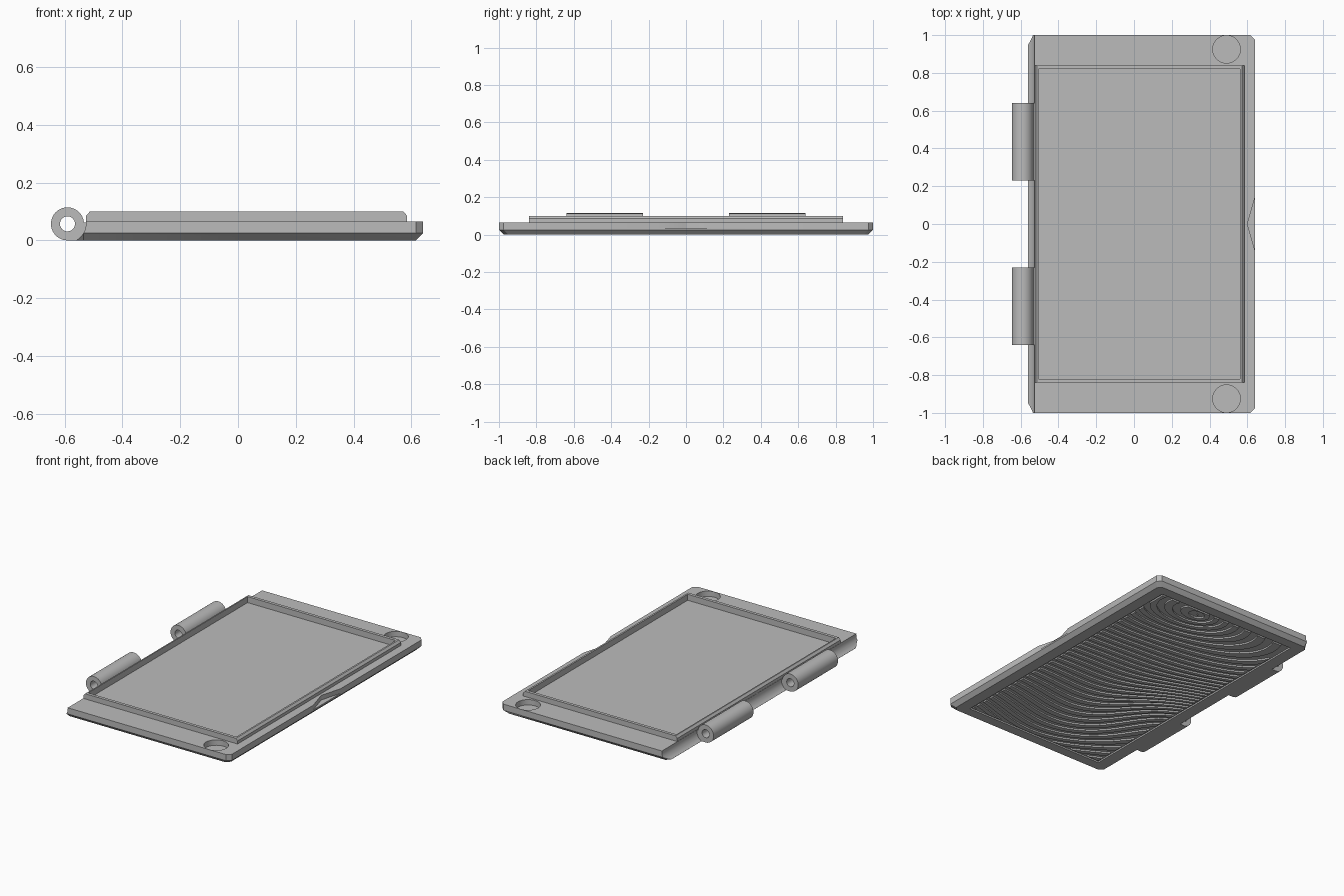
import bpy, bmesh, math
from mathutils import Vector

cube = bpy.data.objects.get("Cube")
if cube:
    bpy.data.objects.remove(cube, do_unlink=True)

GREY = 0.5
mat = bpy.data.materials.new("plain grey")
mat.use_nodes = True
mat.diffuse_color = (GREY, GREY, GREY, 1)
mat.node_tree.nodes["Principled BSDF"].inputs["Base Color"].default_value = (GREY, GREY, GREY, 1)


def finish(name, bm):
    bmesh.ops.recalc_face_normals(bm, faces=bm.faces)
    mesh = bpy.data.meshes.new(name)
    bm.to_mesh(mesh)
    bm.free()
    mesh.materials.append(mat)
    obj = bpy.data.objects.new(name, mesh)
    bpy.context.collection.objects.link(obj)
    return obj


def loft(name, loops):
    """Closed solid through a stack of outlines with equal point counts."""
    bm = bmesh.new()
    rings = [[bm.verts.new(p) for p in loop] for loop in loops]
    n = len(rings[0])
    for a, b in zip(rings, rings[1:]):
        for i in range(n):
            j = (i + 1) % n
            bm.faces.new((a[i], a[j], b[j], b[i]))
    bm.faces.new(rings[0])
    bm.faces.new(rings[-1])
    return finish(name, bm)


def prism_z(name, pts, z0, z1):
    return loft(name, [[(x, y, z) for x, y in pts] for z in (z0, z1)])


def prism_y(name, pts, y0, y1):
    return loft(name, [[(x, y, z) for x, z in pts] for y in (y0, y1)])


def rect(x0, x1, y0, y1):
    return [(x0, y0), (x1, y0), (x1, y1), (x0, y1)]


def circle(cx, cy, r, n=64):
    return [(cx + r * math.cos(math.tau * i / n), cy + r * math.sin(math.tau * i / n)) for i in range(n)]


def cut(obj, cutters):
    """Subtract the cutters, bake the result and drop the cutters."""
    for c in cutters:
        c.hide_render = True
        mod = obj.modifiers.new("cut", "BOOLEAN")
        mod.operation = "DIFFERENCE"
        mod.solver = "EXACT"
        mod.object = c
    bpy.context.view_layer.update()
    graph = bpy.context.evaluated_depsgraph_get()
    mesh = bpy.data.meshes.new_from_object(obj.evaluated_get(graph))
    obj.modifiers.clear()
    obj.data = mesh
    for c in cutters:
        bpy.data.objects.remove(c, do_unlink=True)


def smooth(obj):
    for p in obj.data.polygons:
        p.use_smooth = True
    obj.data.set_sharp_from_angle(angle=math.radians(30))


LEFT, RIGHT, TOP, CH = -0.56, 0.64, 0.065, 0.025
AXIS_X, AXIS_Z = -0.59, 0.057
POCKET = rect(-0.505, 0.562, -0.82, 0.82)
PANEL = (-0.48, 0.54, -0.91, 0.91)


def plate_outline(inset, z):
    x1, y1 = RIGHT - inset, 1 - inset
    return [(LEFT, -y1 + CH, z), (LEFT + CH, -y1, z), (x1 - CH, -y1, z), (x1, -y1 + CH, z),
            (x1, y1 - CH, z), (x1 - CH, y1, z), (LEFT + CH, y1, z), (LEFT, y1 - CH, z)]


# Base plate: chamfered underside, hinge clearance, pocket, round sockets, finger notch
plate = loft("base_plate", [plate_outline(CH, 0), plate_outline(0, CH), plate_outline(0, TOP)])
cutters = [prism_y("hinge_clearance", circle(AXIS_X, AXIS_Z, 0.064), -1.1, 1.1),
           prism_z("pocket", POCKET, 0.06, 0.2),
           prism_z("finger_notch", [(0.6, 0), (0.68, -0.28), (0.68, 0.28)], 0.035, 0.2),
           prism_z("underside_recess", rect(*PANEL), -0.1, 0.01)]
cutters += [prism_z("socket", circle(0.49, s * 0.925, 0.073), 0.03, 0.2) for s in (-1, 1)]
cut(plate, cutters)
smooth(plate)

# Raised rim around the pocket
rim = prism_y("raised_rim", [(-0.525, 0.055), (0.585, 0.055), (0.585, 0.085), (0.573, 0.099),
                             (-0.513, 0.099), (-0.525, 0.085)], -0.84, 0.84)
cut(rim, [prism_z("rim_opening", POCKET, -0.1, 0.2)])

# Hinge barrels with bores, and webs joining them to the plate
for side, s in (("front", -1), ("back", 1)):
    y0, y1 = sorted((s * 0.23, s * 0.64))
    barrel = prism_y(side + "_hinge_barrel", circle(AXIS_X, AXIS_Z, 0.057), y0, y1)
    cut(barrel, [prism_y("bore", circle(AXIS_X, AXIS_Z, 0.026, 32), y0 - 0.1, y1 + 0.1)])
    smooth(barrel)
    prism_y(side + "_hinge_web", [(AXIS_X, 0), (-0.525, 0), (-0.525, 0.062), (-0.545, 0.062),
                                  (-0.555, 0.025), (AXIS_X, 0.02)], y0, y1)


# Underside contour ridges: slice a height field into bands, flatten and thicken
def height(x, y):
    hill = math.hypot((x - 0.2) * 0.7, y - 0.85)
    bump = 0.35 * math.exp(-((x + 0.48) ** 2 + (y + 0.2) ** 2) / 0.2)
    return hill + bump + 0.05 * math.sin(5 * x + 2 * y)


STEP, GAP = 0.056, 0.014
x0, x1, y0, y1 = PANEL
bm = bmesh.new()
bmesh.ops.create_grid(bm, x_segments=44, y_segments=80, size=1)
for v in bm.verts:
    v.co.x = (x0 + x1) / 2 + v.co.x * ((x1 - x0) / 2 - GAP)
    v.co.y = v.co.y * (y1 - GAP)
    v.co.z = height(v.co.x, v.co.y)
bmesh.ops.triangulate(bm, faces=bm.faces)
low, high = min(v.co.z for v in bm.verts), max(v.co.z for v in bm.verts)
for k in range(math.floor(2 * low / STEP), math.ceil(2 * high / STEP) + 1):
    bmesh.ops.bisect_plane(bm, geom=bm.verts[:] + bm.edges[:] + bm.faces[:], dist=1e-5,
                           plane_co=(0, 0, k * STEP / 2), plane_no=(0, 0, 1))
gaps = [f for f in bm.faces if math.floor(2 * f.calc_center_median().z / STEP) % 2]
bmesh.ops.delete(bm, geom=gaps, context="FACES")
for v in bm.verts:
    v.co.z = 0
top = bmesh.ops.extrude_face_region(bm, geom=bm.faces[:], use_keep_orig=True)
bmesh.ops.translate(bm, vec=Vector((0, 0, 0.011)),
                    verts=[g for g in top["geom"] if isinstance(g, bmesh.types.BMVert)])
finish("underside_contour_ridges", bm)
